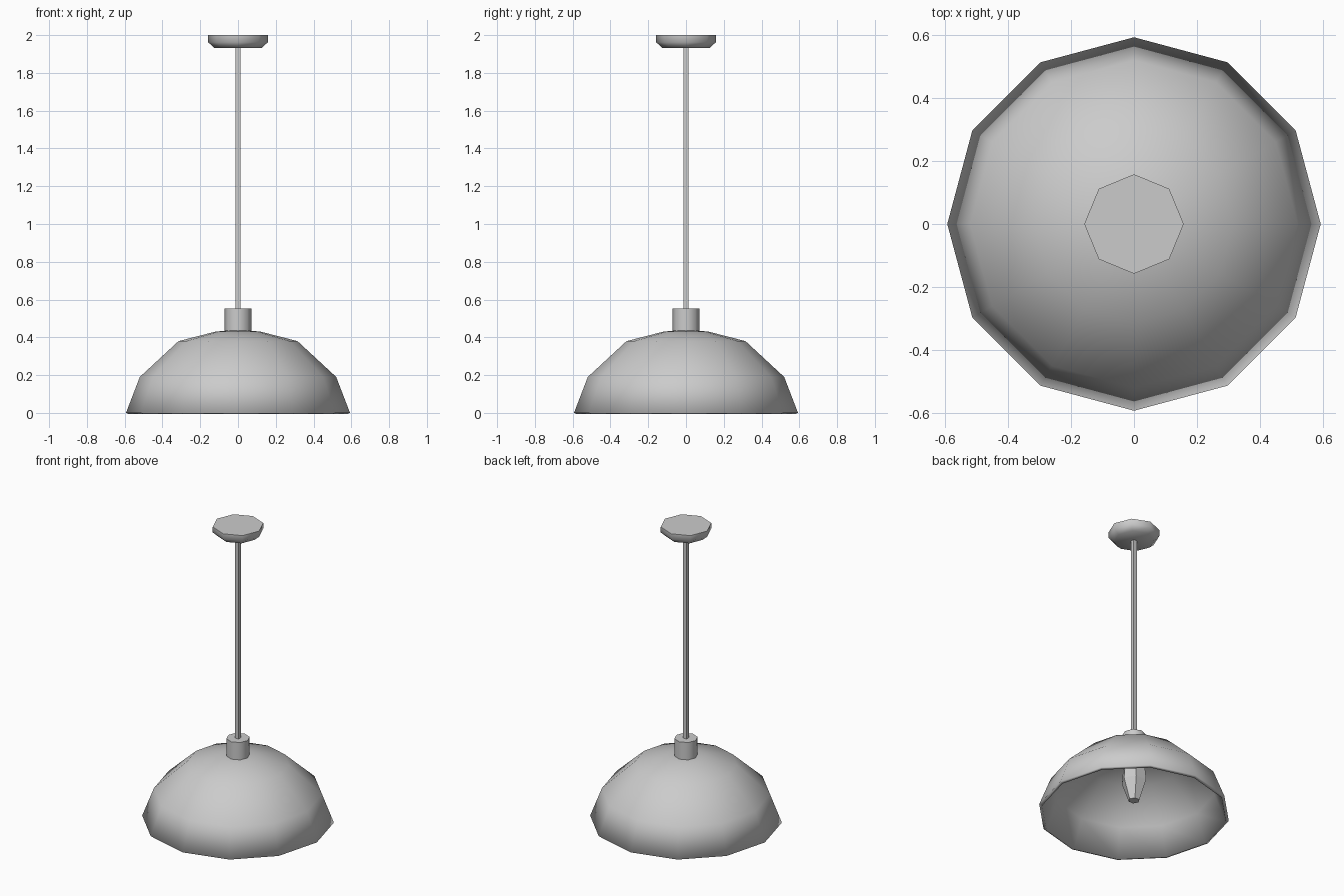
import bpy, bmesh, math

cube = bpy.data.objects.get("Cube")
if cube:
    bpy.data.objects.remove(cube, do_unlink=True)

GREY = (0.6, 0.6, 0.6, 1)
grey = bpy.data.materials.new("light_grey")
grey.use_nodes = True
grey.diffuse_color = GREY
grey.node_tree.nodes["Principled BSDF"].inputs["Base Color"].default_value = GREY


def lathe(name, profile, sides, turn=0.0, smooth=60, close_ends=True, thickness=0.0):
    """Sweep (radius, height) points, listed bottom to top, around the z axis."""
    bm = bmesh.new()
    rings = []
    for r, z in profile:
        angles = [turn + math.tau * i / sides for i in range(sides)]
        rings.append([bm.verts.new((r * math.cos(a), r * math.sin(a), z)) for a in angles])
    for low, high in zip(rings, rings[1:]):
        for i in range(sides):
            j = (i + 1) % sides
            bm.faces.new((low[i], low[j], high[j], high[i]))
    if close_ends:
        bm.faces.new(rings[0][::-1])
    bm.faces.new(rings[-1])
    mesh = bpy.data.meshes.new(name)
    bm.to_mesh(mesh)
    bm.free()
    mesh.materials.append(grey)
    obj = bpy.data.objects.new(name, mesh)
    bpy.context.collection.objects.link(obj)
    if thickness:
        shell = obj.modifiers.new("shell", 'SOLIDIFY')
        shell.thickness = thickness
        shell.offset = -1
    if smooth:
        bpy.ops.object.select_all(action='DESELECT')
        obj.select_set(True)
        bpy.context.view_layer.objects.active = obj
        bpy.ops.object.shade_smooth_by_angle(angle=math.radians(smooth))
    return obj


# Open twelve-sided dome shade with a thin wall
lathe("shade", [(0.593, 0), (0.52, 0.19), (0.315, 0.38), (0.12, 0.43), (0.05, 0.437)],
      12, close_ends=False, thickness=0.02)

# Fitting on top of the shade
lathe("collar", [(0.072, 0.42), (0.072, 0.553)], 8)

# Square hanging rod
lathe("rod", [(0.019, 0.54), (0.019, 1.95)], 4, turn=math.pi / 4, smooth=0)

# Ceiling plate with a chamfered lower edge
lathe("ceiling_plate", [(0.125, 1.932), (0.158, 1.962), (0.158, 2)], 8)

# Faceted bulb inside the shade
lathe("bulb", [(0.035, 0.085), (0.08, 0.22), (0.06, 0.425)], 6, smooth=0)
